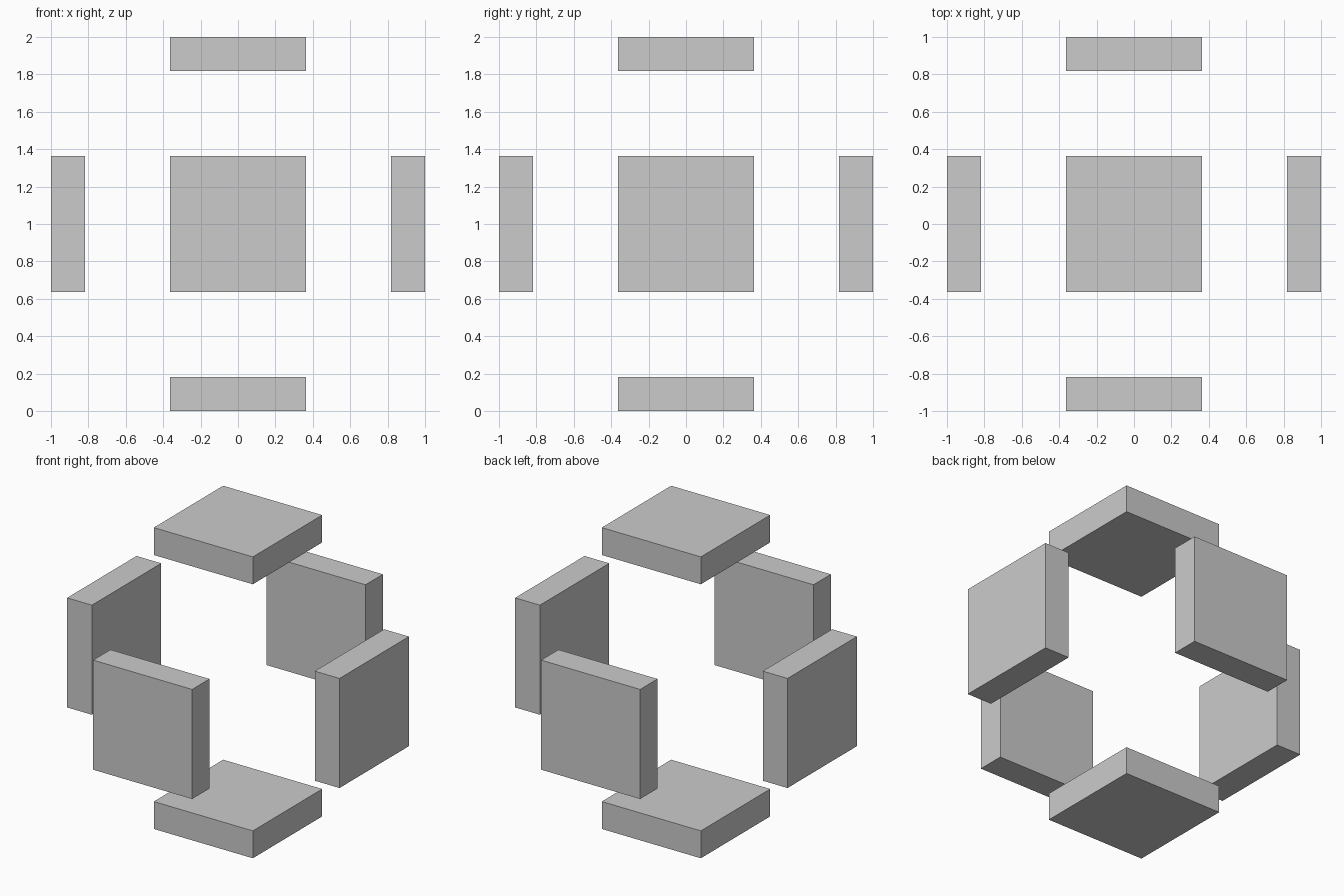
import bpy
from mathutils import Vector

if "Cube" in bpy.data.objects:
    bpy.data.objects.remove(bpy.data.objects["Cube"])

UNIT = 2 / 11            # panel thickness
WIDTH = 4 * UNIT         # panel edge length
OFFSET = 1 - UNIT / 2    # panel centre distance from the middle
CENTRE = Vector((0, 0, 1))


def panel(name, axis, side):
    """Square slab facing outwards along one axis."""
    size = Vector((WIDTH, WIDTH, WIDTH))
    size[axis] = UNIT
    loc = CENTRE.copy()
    loc[axis] += side * OFFSET
    bpy.ops.mesh.primitive_cube_add(size=1, location=loc)
    obj = bpy.context.object
    obj.name = name
    obj.scale = size
    bpy.ops.object.transform_apply(location=False, rotation=False, scale=True)


# Six panels, one for each face of a cube
for axis, names in enumerate((("left", "right"), ("front", "back"), ("bottom", "top"))):
    for side, name in zip((-1, 1), names):
        panel(name + "_panel", axis, side)
